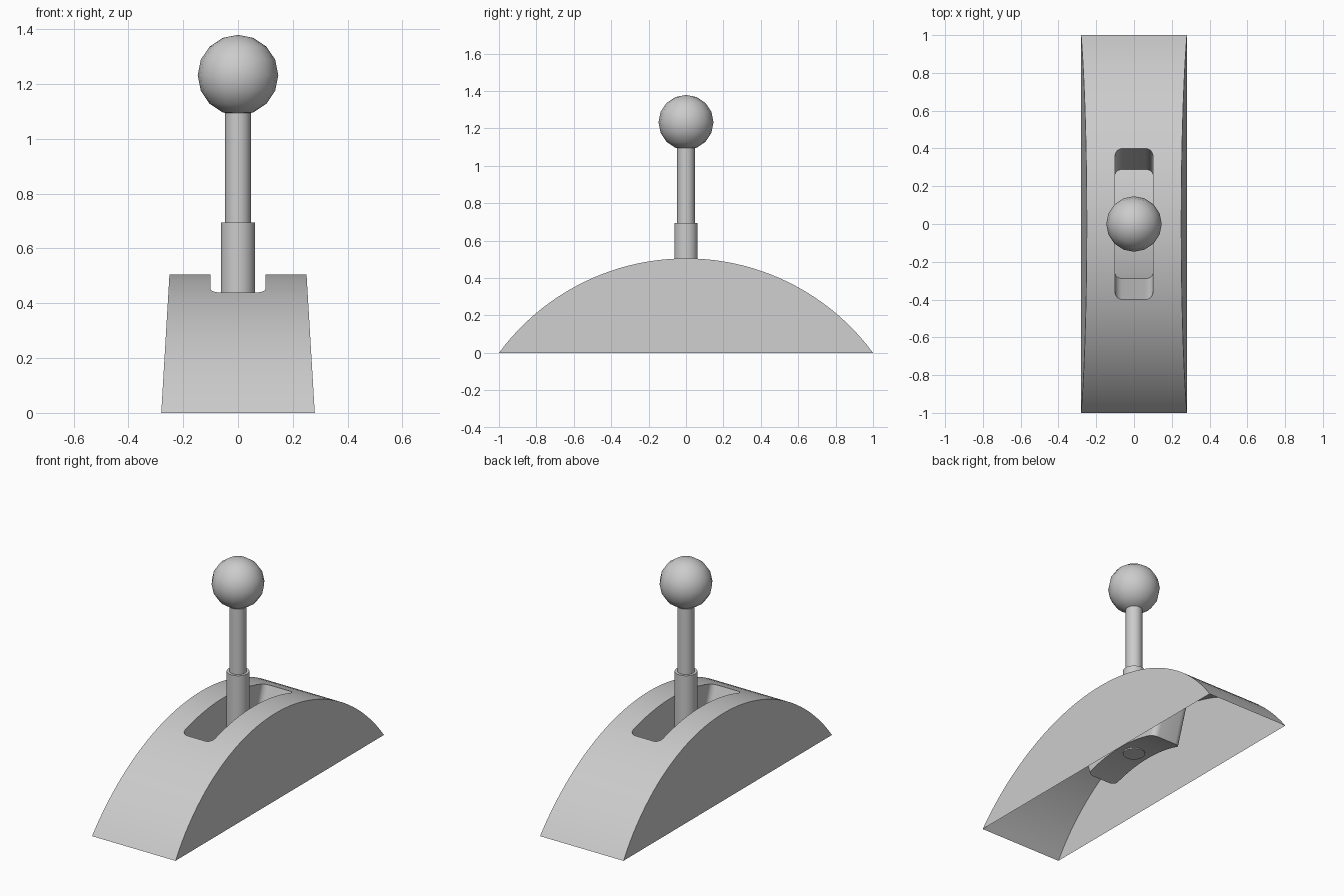
import bpy, bmesh
from math import asin, sin, cos, pi, radians

if "Cube" in bpy.data.objects:
    bpy.data.objects.remove(bpy.data.objects["Cube"])

H = 0.505                         # housing height
R = (1 + H * H) / (2 * H)         # arch radius through (+-1, 0) and (0, H)
CZ = H - R                        # arch centre height
R_IN = 0.898                      # radius of the slot floor
SLOT_W, CORNER = 0.1, 0.04
A_SLOT, A_END = asin(0.4 / R), asin(1 / R)


def finish(obj):
    bpy.ops.object.select_all(action='DESELECT')
    obj.select_set(True)
    bpy.context.view_layer.objects.active = obj
    bpy.ops.object.shade_smooth_by_angle(angle=radians(35))


def cylinder(name, radius, z0, z1, sides=32):
    bpy.ops.mesh.primitive_cylinder_add(vertices=sides, radius=radius, depth=z1 - z0,
                                        location=(0, 0, (z0 + z1) / 2))
    bpy.context.object.name = name
    finish(bpy.context.object)


# Stations along the arch: (angle, slot half width or None)
half = []
for i in range(9):                # straight part of the slot
    half.append(((A_SLOT - CORNER / R) * i / 8, SLOT_W))
for i in range(1, 7):             # rounded slot corner
    p = pi / 2 * (1 - i / 6)
    half.append((A_SLOT - CORNER / R * (1 - cos(p)), SLOT_W - CORNER + CORNER * sin(p)))
for i in range(1, 15):            # solid arch down to the base
    half.append((A_SLOT + (A_END - A_SLOT) * i / 14, None))
stations = [(-a, s) for a, s in half[:0:-1]] + half

# Housing: arched open-bottomed shell with a recessed slot
bm = bmesh.new()


def vert(x, r, a):
    return bm.verts.new((x, r * sin(a), CZ + r * cos(a)))


rows = []
for a, s in stations:
    z = max(0, CZ + R * cos(a))
    w = 0.28 - 0.03 * z / H
    row = {'L': vert(-w, R, a), 'R': vert(w, R, a), 'slot': s is not None}
    if s is not None:
        row.update(l=vert(-s, R, a), r=vert(s, R, a),
                   fl=vert(-s, R_IN, a), fr=vert(s, R_IN, a))
    rows.append(row)

for p, q in zip(rows, rows[1:]):
    if p['slot'] and q['slot']:
        # rim left, wall left, floor, wall right, rim right
        for m, n in (('L', 'l'), ('l', 'fl'), ('fl', 'fr'), ('fr', 'r'), ('r', 'R')):
            bm.faces.new((p[m], p[n], q[n], q[m]))
    else:
        f = [p['L']] + ([p['l'], p['r']] if p['slot'] else []) + [p['R'], q['R']]
        f += ([q['r'], q['l']] if q['slot'] else []) + [q['L']]
        bm.faces.new(f)
        for e in (p, q):          # sloped end wall of the slot
            if e['slot']:
                bm.faces.new((e['l'], e['r'], e['fr'], e['fl']))
for side in 'LR':                 # flat tapered side walls
    bm.faces.new([row[side] for row in rows])
bmesh.ops.recalc_face_normals(bm, faces=bm.faces)

mesh = bpy.data.meshes.new("housing")
bm.to_mesh(mesh)
bm.free()
housing = bpy.data.objects.new("housing", mesh)
bpy.context.collection.objects.link(housing)
finish(housing)

# Lever: thick collar, thinner rod, ball knob
cylinder("lever_collar", 0.0625, 0.152, 0.695)
cylinder("lever_rod", 0.047, 0.6, 1.12)
bpy.ops.mesh.primitive_uv_sphere_add(segments=16, ring_count=8, radius=0.147,
                                     location=(0, 0, 1.232))
bpy.context.object.name = "lever_knob"
finish(bpy.context.object)
